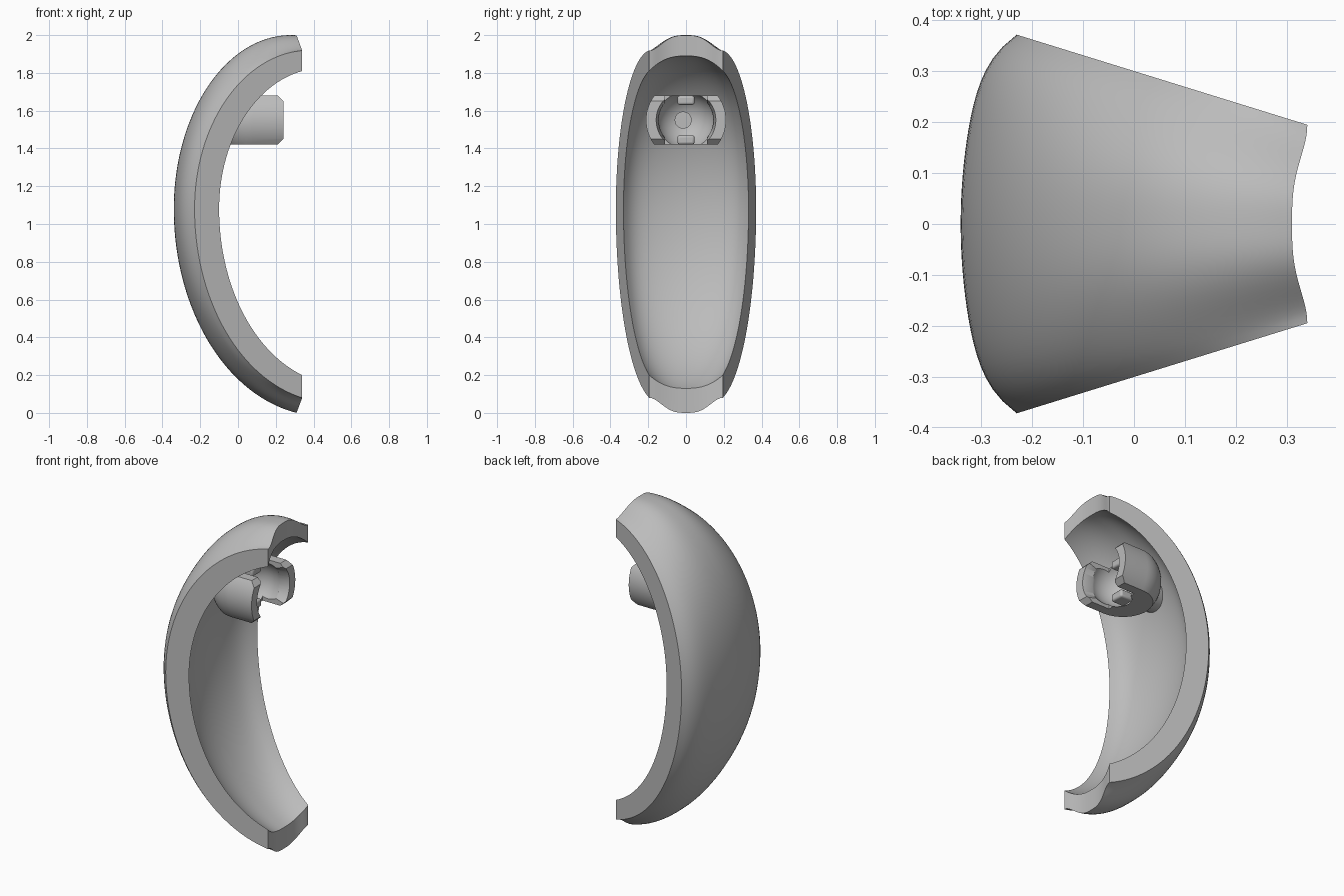
import bpy, bmesh, math

if "Cube" in bpy.data.objects:
    bpy.data.objects.remove(bpy.data.objects["Cube"])

grey = bpy.data.materials.new("plain grey")
grey.use_nodes = True
colour = (0.5, 0.5, 0.5, 1)
grey.diffuse_color = colour
grey.node_tree.nodes["Principled BSDF"].inputs["Base Color"].default_value = colour

MID_Z = 1.08
SOCKET_Z = 1.55


def make_object(name, bm):
    bmesh.ops.recalc_face_normals(bm, faces=bm.faces)
    mesh = bpy.data.meshes.new(name)
    bm.to_mesh(mesh)
    bm.free()
    mesh.materials.append(grey)
    obj = bpy.data.objects.new(name, mesh)
    bpy.context.collection.objects.link(obj)
    return obj


def activate(obj):
    bpy.ops.object.select_all(action='DESELECT')
    obj.select_set(True)
    bpy.context.view_layer.objects.active = obj


def smooth(obj):
    activate(obj)
    bpy.ops.object.shade_smooth_by_angle(angle=math.radians(35))


def boolean(obj, cutter, operation):
    mod = obj.modifiers.new("cut", 'BOOLEAN')
    mod.operation, mod.object, mod.solver = operation, cutter, 'EXACT'
    activate(obj)
    bpy.ops.object.modifier_apply(modifier=mod.name)
    bpy.data.objects.remove(cutter)


def arc_point(upper, lower, s):
    """Point (x, z) on a bow of two quarter ellipses; s runs -1 (bottom) to 1 (top)."""
    cx, a, b, x_end = upper if s >= 0 else lower
    angle = s * math.acos((cx - x_end) / a)
    return cx - a * math.cos(angle), MID_Z + b * math.sin(angle)


# Bows: centre x, x radius, z radius, end x, for the upper and lower halves
outer_centre = ((0.28, 0.62, 0.92, 0.31), (0.45, 0.79, 1.097, 0.31))
outer_edge = ((0.38, 0.61, 0.84, 0.34), (0.50, 0.73, 1.025, 0.34))
inner_centre = ((0.35, 0.57, 0.812, 0.31), (0.50, 0.72, 0.985, 0.31))
inner_edge = ((0.45, 0.55, 0.745, 0.34), (0.55, 0.65, 0.93, 0.34))


def bell(u):
    return (1 - math.cos(math.pi * u ** 1.5)) / 2


def rounded(u):
    return u ** 2.5


def section(s, centre, edge, end_shape, across=16):
    """One row across the shell: full with flared rims at the middle, end_shape at the ends."""
    cx, cz = arc_point(*centre, s)
    ex, ez = arc_point(*edge, s)
    half = 0.30 - 0.31 * ex
    row = []
    for i in range(-across, across + 1):
        u = i / across
        v = abs(u)
        middle = 0.55 * v ** 2 + 0.45 * v ** 8
        f = middle + (end_shape(v) - middle) * s * s
        row.append((cx + (ex - cx) * f, u * half, cz + (ez - cz) * f))
    return row


# Curved shell: closed loops of outer and inner points, bridged along the bow
bm = bmesh.new()
loops = []
steps = 40
for k in range(-steps, steps + 1):
    s = k / steps
    points = section(s, outer_centre, outer_edge, bell)
    points += reversed(section(s, inner_centre, inner_edge, rounded))
    loops.append([bm.verts.new(p) for p in points])
n = len(loops[0])
for a, b in zip(loops, loops[1:]):
    for i in range(n):
        j = (i + 1) % n
        bm.faces.new((a[i], a[j], b[j], b[i]))
for end in (loops[0], loops[-1]):
    for i in range(n // 2 - 1):
        bm.faces.new((end[i], end[i + 1], end[n - 2 - i], end[n - 1 - i]))
smooth(make_object("curved_shell", bm))


def turned(name, profile, y=0, segments=64):
    """Solid turned about the socket's x axis from (x, radius) points."""
    bm = bmesh.new()
    rings = []
    for x, r in profile:
        rings.append([bm.verts.new((x, y + r * math.cos(t), SOCKET_Z + r * math.sin(t)))
                      for t in (2 * math.pi * i / segments for i in range(segments))])
    for a, b in zip(rings, rings[1:]):
        for i in range(segments):
            j = (i + 1) % segments
            bm.faces.new((a[i], a[j], b[j], b[i]))
    for ring in (rings[0], rings[-1]):
        bm.faces.new(ring)
    return make_object(name, bm)


def prism_y(name, profile, half):
    bm = bmesh.new()
    sides = [[bm.verts.new((x, y, z)) for x, z in profile] for y in (-half, half)]
    for i in range(len(profile)):
        j = (i + 1) % len(profile)
        bm.faces.new((sides[0][i], sides[0][j], sides[1][j], sides[1][i]))
    for side in sides:
        bm.faces.new(side)
    return make_object(name, bm)


def box(name, x0, x1, half_y, z0, z1):
    return prism_y(name, [(x0, z0), (x1, z0), (x1, z1), (x0, z1)], half_y)


# Socket: neck, domed back and straight rim, with flat chamfered top and bottom
radius, dome_x = 0.212, 0.08
profile = [(-0.18, 0.1)]
for i in range(13):
    t = math.radians(30 + 60 * i / 12)
    profile.append((dome_x - radius * math.cos(t), radius * math.sin(t)))
socket = turned("ball_socket", profile + [(0.24, radius)])
trim = prism_y("trim", [(-0.3, 1.42), (0.21, 1.42), (0.24, 1.45),
                        (0.24, 1.65), (0.21, 1.68), (-0.3, 1.68)], 0.4)
boolean(socket, trim, 'INTERSECT')

# Hollow bowl, flared mouth, and slot that leaves two side jaws
bm = bmesh.new()
bmesh.ops.create_uvsphere(bm, u_segments=48, v_segments=24, radius=0.155)
bmesh.ops.translate(bm, verts=bm.verts, vec=(0.125, 0, SOCKET_Z))
boolean(socket, make_object("bowl_cutter", bm), 'DIFFERENCE')
boolean(socket, turned("mouth_cutter", [(0.12, 0.13), (0.27, 0.165)]), 'DIFFERENCE')
boolean(socket, box("slot_cutter", 0.09, 0.4, 0.11, 1.3, 1.8), 'DIFFERENCE')
smooth(socket)

# Small clips in the slot, above and below
for name, z in (("upper_clip", 1.655), ("lower_clip", 1.445)):
    clip = box(name, 0.04, 0.13, 0.045, z - 0.024, z + 0.024)
    bevel = clip.modifiers.new("rounding", 'BEVEL')
    bevel.width, bevel.segments = 0.012, 3
    smooth(clip)

# Round stud on the bowl floor
smooth(turned("bowl_stud", [(-0.05, 0.045), (0.0, 0.045)], y=-0.015))
